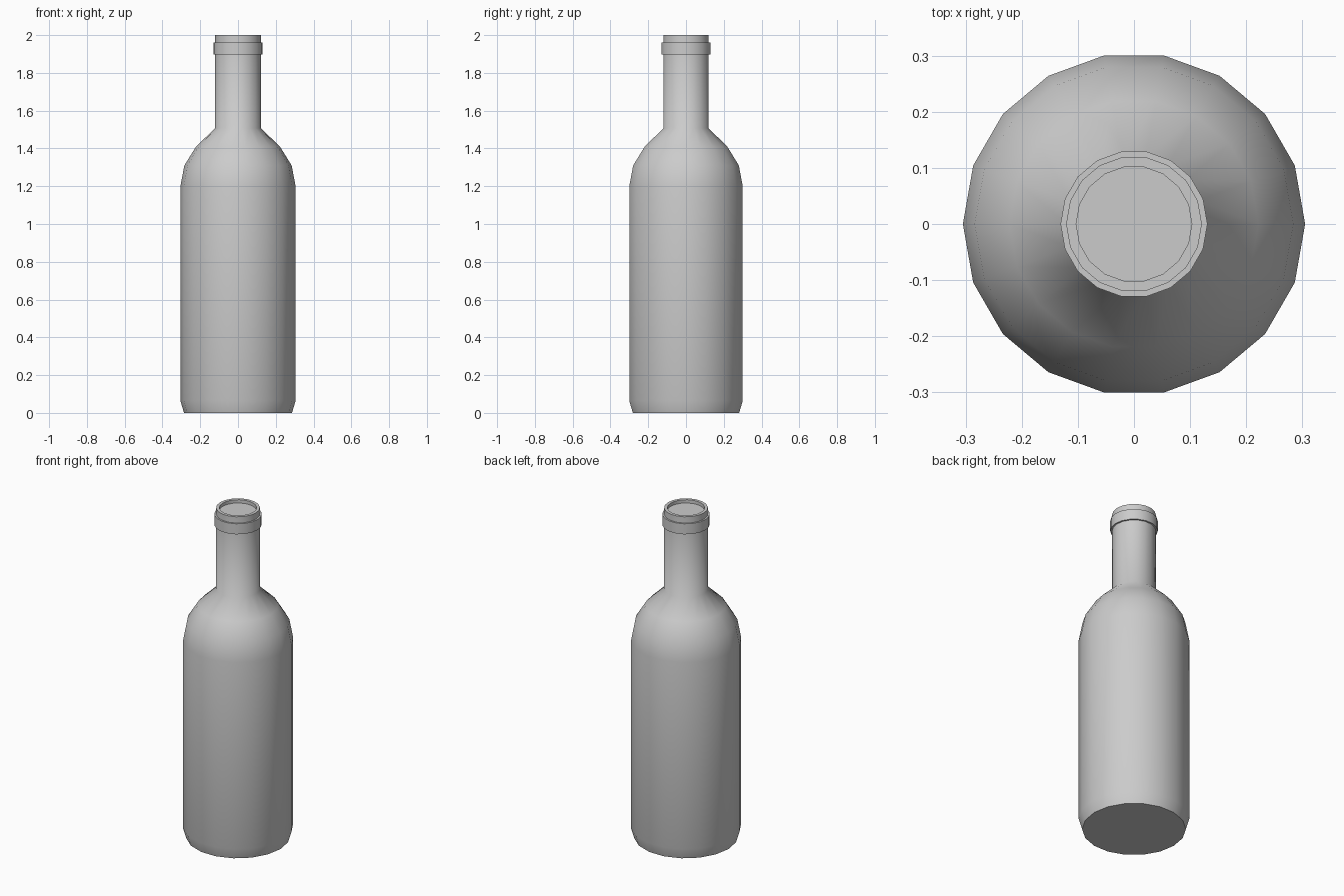
import bpy, bmesh, math

if "Cube" in bpy.data.objects:
    bpy.data.objects.remove(bpy.data.objects["Cube"])

SIDES = 18


def lathe(name, profile, closed=False):
    """Revolve (radius, z) points; open profiles are capped at both ends."""
    bm = bmesh.new()
    rings = []
    for r, z in profile:
        rings.append([bm.verts.new((r * math.cos(2 * math.pi * i / SIDES),
                                    r * math.sin(2 * math.pi * i / SIDES), z))
                      for i in range(SIDES)])
    pairs = list(zip(rings, rings[1:]))
    if closed:
        pairs.append((rings[-1], rings[0]))
    else:
        bm.faces.new(rings[0])
        bm.faces.new(rings[-1])
    for a, b in pairs:
        for i in range(SIDES):
            j = (i + 1) % SIDES
            bm.faces.new((a[i], a[j], b[j], b[i]))
    bmesh.ops.recalc_face_normals(bm, faces=bm.faces[:])
    mesh = bpy.data.meshes.new(name)
    bm.to_mesh(mesh)
    bm.free()
    obj = bpy.data.objects.new(name, mesh)
    bpy.context.collection.objects.link(obj)
    bpy.ops.object.select_all(action='DESELECT')
    obj.select_set(True)
    bpy.context.view_layer.objects.active = obj
    bpy.ops.object.shade_smooth_by_angle(angle=math.radians(50))
    return obj


# Bottle: foot, straight body, rounded shoulder, neck, lip and recessed stopper face
lathe("bottle", [
    (0.286, 0.0), (0.305, 0.065), (0.305, 1.2), (0.284, 1.31),
    (0.222, 1.41), (0.121, 1.507), (0.121, 2.0), (0.103, 2.0), (0.103, 1.98),
])

# Raised collar around the neck
lathe("neck_collar", [
    (0.118, 1.898), (0.131, 1.898), (0.131, 1.962), (0.118, 1.962),
], closed=True)
